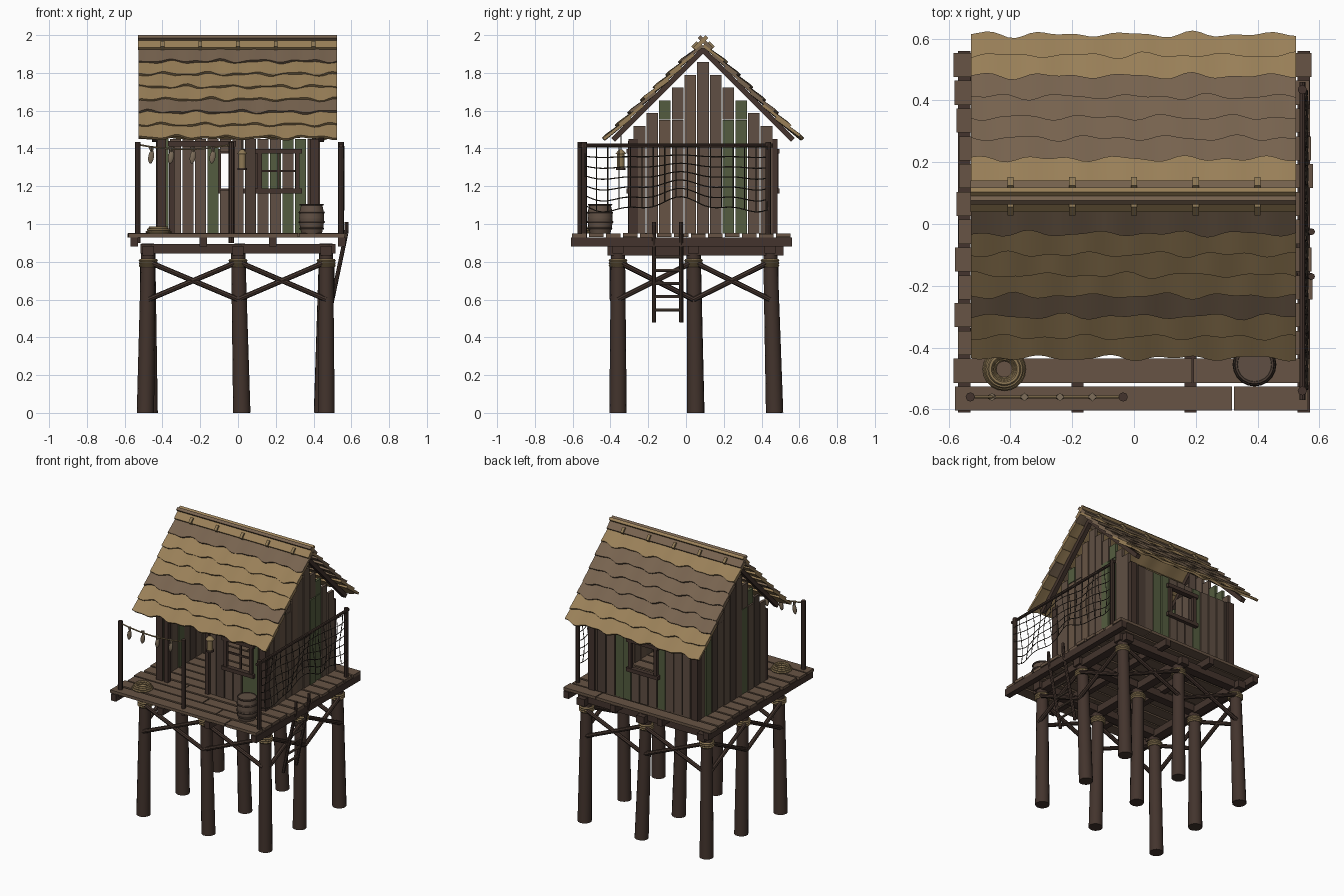
import bpy, bmesh, math, random
from mathutils import Vector, Matrix

if "Cube" in bpy.data.objects:
    bpy.data.objects.remove(bpy.data.objects["Cube"])

random.seed(4)
COLOURS = {
    "dark_timber": (0.056, 0.034, 0.026), "deck_wood": (0.135, 0.088, 0.058),
    "plank_brown": (0.115, 0.078, 0.056), "plank_dark": (0.072, 0.048, 0.036),
    "mossy_green": (0.088, 0.108, 0.05), "thatch_tan": (0.32, 0.215, 0.098),
    "thatch_brown": (0.185, 0.125, 0.078), "rope_tan": (0.27, 0.19, 0.09),
    "net_cord": (0.05, 0.038, 0.028), "dried_fish": (0.2, 0.15, 0.1)}
MATS = []
for n, c in COLOURS.items():
    m = bpy.data.materials.new(n)
    m.diffuse_color = (*c, 1)
    m.use_nodes = True
    m.node_tree.nodes["Principled BSDF"].inputs["Base Color"].default_value = m.diffuse_color
    MATS.append(m)
DARK, DECK, BROWN, DIM, GREEN, TAN, THATCH, ROPE, CORD, FISH = range(10)
PLANK = {"B": BROWN, "D": DIM, "G": GREEN, "L": DECK}


def paint(verts, mat):
    for f in {f for v in verts for f in v.link_faces}:
        f.material_index = mat


def box(bm, loc, size, mat, rot=0.0):
    M = Matrix.Translation(loc) @ Matrix.Rotation(rot, 4, 'X') @ Matrix.Diagonal((*size, 1))
    paint(bmesh.ops.create_cube(bm, size=1, matrix=M)["verts"], mat)


def rod(bm, p, q, r1, mat, r2=None, seg=8):
    p, q = Vector(p), Vector(q)
    d = q - p
    M = Matrix.Translation((p + q) / 2) @ d.to_track_quat('Z', 'Y').to_matrix().to_4x4()
    paint(bmesh.ops.create_cone(bm, cap_ends=True, segments=seg, radius1=r1,
          radius2=r1 if r2 is None else r2, depth=d.length, matrix=M)["verts"], mat)


def path(bm, pts, r, mat, seg=4):
    for a, b in zip(pts, pts[1:]):
        rod(bm, a, b, r, mat, seg=seg)


def ring(bm, c, R, r, mat, n=20, k=6):
    vs = [[bm.verts.new((c[0] + (R + r * math.cos(b)) * math.cos(a),
                         c[1] + (R + r * math.cos(b)) * math.sin(a), c[2] + r * math.sin(b)))
           for b in [2 * math.pi * j / k for j in range(k)]]
          for a in [2 * math.pi * i / n for i in range(n)]]
    for i in range(n):
        for j in range(k):
            i2, j2 = (i + 1) % n, (j + 1) % k
            bm.faces.new((vs[i][j], vs[i2][j], vs[i2][j2], vs[i][j2])).material_index = mat


def finish(bm, name, smooth=True):
    bmesh.ops.recalc_face_normals(bm, faces=bm.faces)
    me = bpy.data.meshes.new(name)
    bm.to_mesh(me)
    bm.free()
    ob = bpy.data.objects.new(name, me)
    bpy.context.collection.objects.link(ob)
    for m in MATS:
        me.materials.append(m)
    if smooth:
        bpy.context.view_layer.objects.active = ob
        ob.select_set(True)
        bpy.ops.object.shade_smooth_by_angle(angle=math.radians(40))
        ob.select_set(False)


# Stilts with rope lashings
PX, PY = (-0.475, 0.0, 0.467), (-0.36, 0.04, 0.445)
posts, lash = bmesh.new(), bmesh.new()
for i, x in enumerate(PX):
    for j, y in enumerate(PY):
        foot = (x + (-0.015, 0.02, 0)[i] + 0.02 * (j % 2) * (1 - i), y + 0.012 * j, 0)
        rod(posts, foot, (x, y, 0.895), 0.046, DARK, 0.037, 14)
        for z in (0.78, 0.793, 0.806):
            ring(lash, (x, y, z), 0.043, 0.008, ROPE, 14, 5)
finish(posts, "stilts")
finish(lash, "stilt_lashings")

# Cross braces around the outside
bm = bmesh.new()
for lo, hi in ((0, 1), (1, 2)):
    for s, o in ((0, -0.03), (2, 0.03)):
        for a, b in ((lo, hi), (hi, lo)):
            rod(bm, (PX[a], PY[s] + o, 0.60), (PX[b], PY[s] + o, 0.80), 0.014, DARK)
            rod(bm, (PX[s] + o, PY[a], 0.60), (PX[s] + o, PY[b], 0.80), 0.014, DARK)
finish(bm, "cross_braces")

# Beams and joists
bm = bmesh.new()
for y in PY:
    box(bm, (0, y, 0.868), (1.03, 0.06, 0.05), DARK)
for x in PX:
    box(bm, (x, 0.05, 0.858), (0.06, 0.93, 0.05), DARK)
for x in (-0.55, -0.183, 0.183, 0.55):
    box(bm, (x, -0.025, 0.904), (0.04, 1.17, 0.048), DARK)
finish(bm, "floor_beams", False)

# Deck planks, some rows made of two pieces
bm = bmesh.new()
for i in range(13):
    y, l, r = -0.565 + 0.09 * i, -0.575 + random.uniform(-.01, .01), 0.572 + random.uniform(-.01, .01)
    cut = (0.32, 0.19, 0.02, -0.2)[i % 4]
    for a, b in ((l, cut - 0.003), (cut + 0.003, r)):
        box(bm, ((a + b) / 2, y, 0.94 + random.uniform(-.002, .002)), (b - a, 0.078, 0.02), DECK)
finish(bm, "deck_planks", False)

# Cabin walls
RY, X1, Y0, Y1 = 0.09, 0.42, -0.28, 0.46


def wall(name, along_x, fixed, a0, a1, colours, hole=None, split=0):
    bm, n = bmesh.new(), len(colours)
    w = (a1 - a0) / n
    for i, ch in enumerate(colours):
        c = a0 + w * (i + 0.5)
        top = 1.45 if along_x else 1.89 - abs(c - RY) - w / 2
        cuts = [(0.95, top, ch)]
        for h in hole or ():
            if h[0] < c < h[1]:
                cuts = [(0.95, h[2], ch), (h[3], top, ch)]
        if split and abs(c - RY) > 0.1 and top > 1.6:
            cuts = [(0.95, split, ch), (split + 0.004, top, "GB"[i % 2])]
        for z0, z1, k in cuts:
            if z1 - z0 < 0.01:
                continue
            f = fixed + random.uniform(-.004, .004)
            loc, s = (c, f, (z0 + z1) / 2), (w - 0.006, 0.02, z1 - z0)
            if not along_x:
                loc, s = (f, c, loc[2]), (0.02, w - 0.006, s[2])
            box(bm, loc, s, PLANK[k])
    finish(bm, name, False)


wall("front_wall", True, Y0, -0.43, 0.43, "GBBBBBBDBBGGD",
     [(-0.35, -0.05, 0.95, 1.41), (0.1, 0.3, 1.18, 1.38)])
wall("back_wall", True, Y1, -0.43, 0.43, "DBBBGBBBGGBDB", [(-0.1, 0.1, 1.18, 1.38)])
wall("right_wall", False, X1, Y0, Y1, "BBLBLBBGGBB", None, 1.55)
wall("left_wall", False, -X1, Y0, Y1, "BDBGBDBBDGB", None, 1.55)

# Corner posts, door frame, window frames and rafters
bm = bmesh.new()
for x in (-0.405, 0.405):
    for y in (Y0, Y1):
        box(bm, (x, y, 1.2), (0.05, 0.05, 0.5), DARK)
for x in (-0.35, -0.03):
    box(bm, (x, Y0 - 0.01, 1.19), (0.03, 0.035, 0.48), DARK)
box(bm, (-0.19, Y0 - 0.01, 1.425), (0.36, 0.035, 0.03), DARK)
for cx, y, s in ((0.215, Y0 - 0.018, 1), (0, Y1 + 0.018, 0)):
    for z in (1.175, 1.385):
        box(bm, (cx, y, z), (0.25, 0.035, 0.026), DARK)
    for dx in (-0.1, 0.1):
        box(bm, (cx + dx, y, 1.28), (0.022, 0.025, 0.2), DARK)
    if s:
        box(bm, (cx, y + 0.02, 1.28), (0.012, 0.012, 0.2), DARK)
        box(bm, (cx, y + 0.02, 1.28), (0.2, 0.012, 0.012), DARK)
for x in (-0.44, 0.44):
    for s in (-1, 1):
        box(bm, (x, RY + s * 0.235, 1.685), (0.03, 0.68, 0.028), DARK, -s * math.pi / 4)
finish(bm, "cabin_frame", False)

# Thatch courses with wavy lower edges
NX = 44
for side, name, cols in ((-1, "front_thatch", "TTBTTTB"), (1, "back_thatch", "TTBBBBT")):
    bm = bmesh.new()
    for i, ch in enumerate(cols):
        low, ph = 0.503 - 0.067 * i, random.uniform(0, 6)
        up, rows = max(low - 0.12, 0), []
        for k in range(NX + 1):
            x = -0.528 + 1.053 * k / NX
            wv = 0.006 * math.sin(x * 27 + ph) + 0.004 * math.sin(x * 49 + 2 * ph)
            lift = 0.014 + 0.004 * math.sin(x * 38 + ph * 3)
            rows.append([bm.verts.new((x, RY + side * (d + 0.7 * h), 1.945 - d + 0.7 * h))
                         for d, h in ((up, 0.008), (low + wv, lift + 0.016), (low + wv, lift), (up, -0.008))])
        fs = [bm.faces.new((a[j], b[j], b[(j + 1) % 4], a[(j + 1) % 4]))
              for a, b in zip(rows, rows[1:]) for j in range(4)]
        fs += [bm.faces.new(rows[0]), bm.faces.new(rows[-1])]
        for f in fs:
            f.material_index = TAN if ch == "T" else THATCH
    finish(bm, name)

# Crossed ridge boards with ties
bm = bmesh.new()
for s, m in ((-1, TAN), (1, THATCH)):
    box(bm, (-0.002, RY + s * 0.012, 1.96), (1.053, 0.092, 0.02), m, -s * math.pi / 4)
    for k in range(5):
        box(bm, (-0.4 + 0.2 * k, RY + s * 0.04, 1.945), (0.02, 0.04, 0.024), ROPE, -s * math.pi / 4)
finish(bm, "ridge_boards", False)

# Railing posts, side rail and rope line
bm = bmesh.new()
for x, y in ((-0.53, -0.56), (-0.035, -0.56), (0.545, -0.54), (0.545, 0.435)):
    rod(bm, (x, y, 0.9), (x, y, 1.435), 0.015, DARK)
rod(bm, (0.545, -0.57, 1.415), (0.545, 0.46, 1.415), 0.01, DARK)
finish(bm, "railing")
bm = bmesh.new()
line = [(-0.53 + 0.495 * t / 8, -0.56, 1.42 - 0.1 * t / 8 * (1 - t / 8)) for t in range(9)]
path(bm, line, 0.005, ROPE, 5)
finish(bm, "hanging_line")

# Fishing net on the side rail
bm = bmesh.new()


def net(u, v):
    sag = 0.03 * math.sin(u * 9) + 0.015 * math.sin(u * 21)
    return (0.55 + 0.012 * math.sin(u * 15 + v * 5), -0.535 + 0.965 * u, 1.41 - v * (0.31 + sag))


for j in range(7):
    path(bm, [net(i / 32, j / 6) for i in range(33)], 0.003, CORD)
for i in range(0, 33, 2):
    path(bm, [net(i / 32, j / 6) for j in range(7)], 0.003, CORD)
finish(bm, "fishing_net", False)

# Fish drying on the line
bm = bmesh.new()
for x in (-0.46, -0.355, -0.24, -0.135):
    M = Matrix.Translation((x, -0.56, 1.355)) @ Matrix.Rotation(0.15, 4, 'Y') @ Matrix.Diagonal((0.016, 0.009, 0.036, 1))
    paint(bmesh.ops.create_uvsphere(bm, u_segments=10, v_segments=8, radius=1, matrix=M)["verts"], FISH)
    rod(bm, (x, -0.56, 1.41), (x + 0.005, -0.56, 1.375), 0.014, FISH, 0.005, 4)
finish(bm, "drying_fish")

# Lantern under the eave
bm, L = bmesh.new(), (0.022, -0.345)
for z0, z1, r1, r2, m in ((1.285, 1.297, .026, .026, DARK), (1.297, 1.37, .02, .02, ROPE),
                          (1.37, 1.395, .03, .008, ROPE), (1.39, 1.49, .003, .003, CORD)):
    rod(bm, (*L, z0), (*L, z1), r1, m, r2, 10)
finish(bm, "lantern")

# Barrel
bm, B = bmesh.new(), (0.39, -0.455)
prof = ((0.95, .055), (0.99, .064), (1.03, .067), (1.07, .064), (1.105, .056))
for (z0, r0), (z1, r1) in zip(prof, prof[1:]):
    rod(bm, (*B, z0), (*B, z1), r0, BROWN, r1, 18)
for z, R in ((0.975, .06), (1.01, .065), (1.06, .064), (1.102, .059)):
    ring(bm, (*B, z), R, 0.006, DIM)
finish(bm, "barrel")

# Coil of rope on the deck
bm = bmesh.new()
for R, z in ((.062, .957), (.048, .957), (.034, .957), (.055, .969), (.041, .969), (.046, .979)):
    ring(bm, (-0.42, -0.47, z), R, 0.008, ROPE)
finish(bm, "rope_coil")

# Ladder slanting in below the deck
bm = bmesh.new()
at = lambda z: 0.575 - 0.21 * max(0.96 - z, 0)
for y in (-0.17, -0.025):
    rod(bm, (at(1.01), y, 1.01), (at(0.95), y, 0.95), 0.011, DARK)
    rod(bm, (at(0.95), y, 0.95), (at(0.48), y, 0.48), 0.011, DARK)
for k in range(6):
    z = 0.545 + 0.07 * k
    rod(bm, (at(z), -0.175, z), (at(z), -0.02, z), 0.008, BROWN)
finish(bm, "ladder")
